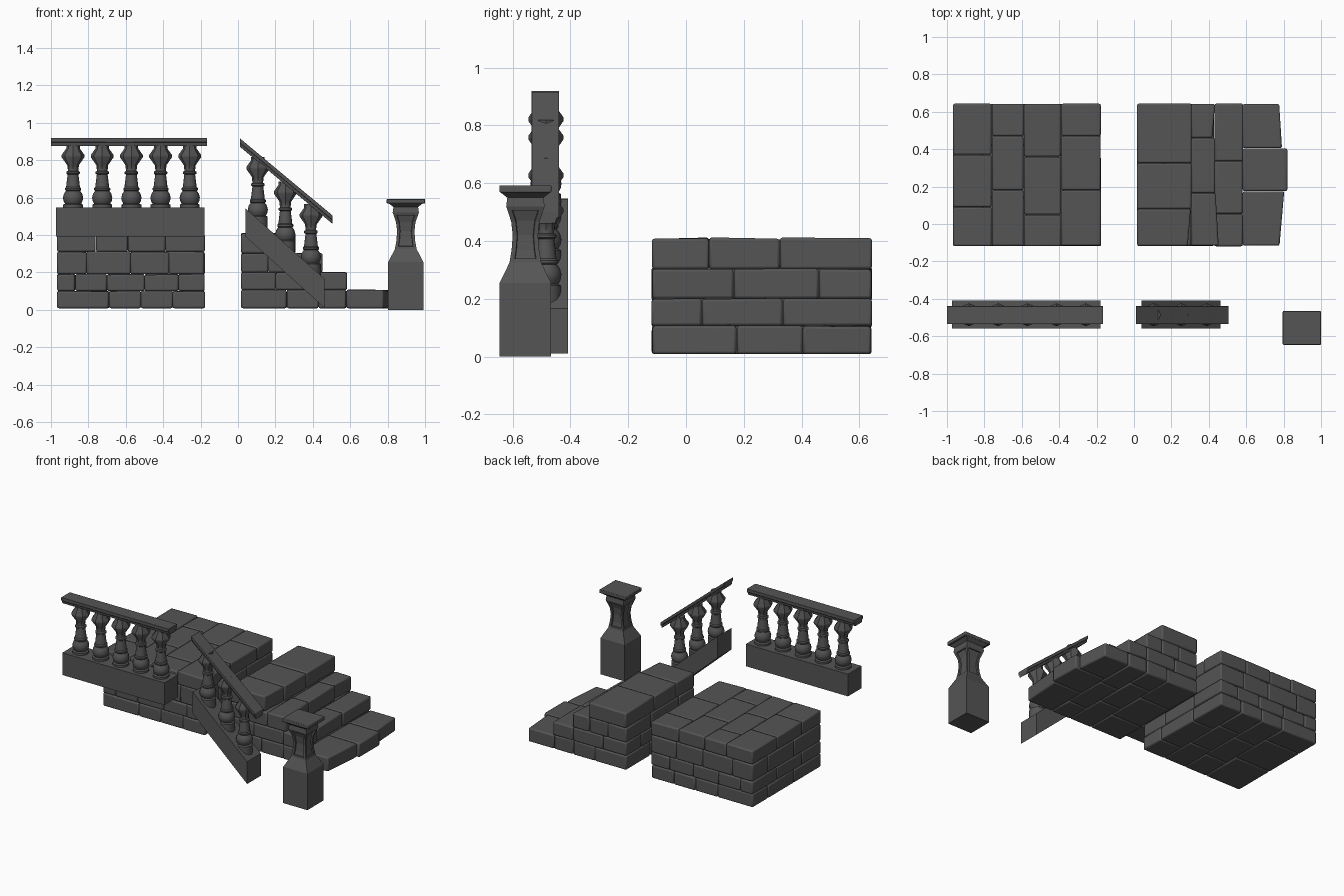
import bpy, bmesh, math, random
from mathutils import Matrix

if "Cube" in bpy.data.objects:
    bpy.data.objects.remove(bpy.data.objects["Cube"])

random.seed(4)
Y0, Y1 = -0.118, 0.643

# Dark grey stone
STONE = bpy.data.materials.new("dark_stone")
STONE.diffuse_color = (.09, .09, .09, 1)
STONE.use_nodes = True
STONE.node_tree.nodes["Principled BSDF"].inputs["Base Color"].default_value = STONE.diffuse_color


def finish(bm, name, bevel=0.0, smooth=True):
    bmesh.ops.recalc_face_normals(bm, faces=bm.faces)
    me = bpy.data.meshes.new(name)
    bm.to_mesh(me)
    bm.free()
    me.materials.append(STONE)
    ob = bpy.data.objects.new(name, me)
    bpy.context.collection.objects.link(ob)
    if bevel:
        m = ob.modifiers.new("bevel", 'BEVEL')
        m.width, m.segments = bevel, 2
    bpy.ops.object.select_all(action='DESELECT')
    ob.select_set(True)
    bpy.context.view_layer.objects.active = ob
    if smooth:
        bpy.ops.object.shade_smooth_by_angle(angle=math.radians(35))
    return ob


def prism(bm, lower, upper):
    """Closed solid between two matching rings of points."""
    a = [bm.verts.new(p) for p in lower]
    b = [bm.verts.new(p) for p in upper]
    n = len(a)
    bm.faces.new(a[::-1])
    bm.faces.new(b)
    for i in range(n):
        bm.faces.new((a[i], a[(i + 1) % n], b[(i + 1) % n], b[i]))


def course(name, z0, z1, columns):
    """One layer of stones: columns of (x left, x right, y joints, optional right edges)."""
    bm = bmesh.new()
    for xl, xr, joints, *edges in columns:
        ys = [Y0] + joints + [Y1]
        for i in range(len(ys) - 1):
            r0, r1 = edges[0][i] if edges else (xr, xr)
            dx, dy = random.uniform(-.003, .003), random.uniform(-.002, .002)
            a, b = ys[i] + .0008, ys[i + 1] - .0008
            if i == 0:
                a += dy
            if i == len(ys) - 2:
                b += dy
            foot = [(xl + .0008, a), (r0 + dx - .0008, a), (r1 + dx - .0008, b), (xl + .0008, b)]
            prism(bm, [(x, y, z0 + .0005) for x, y in foot],
                  [(x, y, z1 + random.uniform(-.003, .003)) for x, y in foot])
    return finish(bm, name, bevel=.009)


def columns(xs, joints):
    return [(xs[i], xs[i + 1], joints[i]) for i in range(len(xs) - 1)]


# Stone platform, four courses
A, B, C, D = [.09, .37], [.18, .47], [.05, .36], [.14, .42]
L, R = -.968, -.178
course("platform_course_1", .008, .10, columns([L, -.69, -.52, -.35, R], [B, A, D, C]))
course("platform_course_2", .10, .19, columns([L, -.87, -.70, -.50, -.32, R], [A, C, B, D, A]))
course("platform_course_3", .19, .31, columns([L, -.81, -.575, -.37, R], [B, D, A, C]))
course("platform_paving", .31, .405, columns([L, -.76, -.59, -.39, R], [A, B, C, B]))

# Stone stairs, four courses with irregular treads
S = .016
course("stair_course_1", .008, .106,
       columns([S, .26, .43, .58], [A, B, C]) +
       [(.58, .79, [.175, .405], [(.78, .805), (.818, .818), (.792, .777)])])
course("stair_course_2", .106, .20, columns([S, .20, .43, .582], [B, D, [.055, .335]]))
course("stair_course_3", .20, .302,
       columns([S, .16, .305], [C, B]) +
       [(.305, .43, [.165, .46], [(.452, .435), (.435, .435), (.418, .432)])])
course("stair_course_4", .302, .41,
       [(S, .31, [.08, .325], [(.29, .305), (.31, .31), (.31, .31)])])

YC = -.485


def lathe(bm, profile, sides, at):
    """Stacked rings of (radius, height)."""
    rings = [[bm.verts.new((at[0] + r * math.cos(2 * math.pi * i / sides),
                            at[1] + r * math.sin(2 * math.pi * i / sides), at[2] + z))
              for i in range(sides)] for r, z in profile]
    for p, q in zip(rings, rings[1:]):
        for i in range(sides):
            j = (i + 1) % sides
            bm.faces.new((p[i], p[j], q[j], q[i]))
    bm.faces.new(rings[0][::-1])
    bm.faces.new(rings[-1])


BODY = [(.053, .014), (.043, .02), (.051, .034), (.054, .052), (.049, .072),
        (.038, .088), (.043, .093), (.043, .102), (.037, .108), (.034, .135), (.029, .175),
        (.036, .18), (.036, .19), (.028, .195), (.028, .215)]
CAP = [(.03, .205), (.031, .225), (.061, .268), (.061, .28), (.036, .315), (.036, .334)]


def baluster(name, x, z, sink):
    """Turned body with a faceted cap; the foot sinks into the base below."""
    bm = bmesh.new()
    lathe(bm, [(.053, -sink)] + BODY, 16, (x, YC, z))
    lathe(bm, CAP, 8, (x, YC, z))
    finish(bm, name)


def rail(name, x0, x1, z0, z1):
    """Moulded handrail with vertical ends; z is the top edge at each end."""
    half = [(.048, 0), (.048, -.022), (.040, -.027), (.036, -.045)]
    prof = half + [(-y, z) for y, z in reversed(half)]
    bm = bmesh.new()
    prism(bm, [(x0, YC - .002 + y, z0 + z) for y, z in prof],
          [(x1, YC - .002 + y, z1 + z) for y, z in prof])
    finish(bm, name, bevel=.002)


def plinth(name, x0, x1, low, high):
    """Base slab given bottom and top heights at both ends."""
    side = [(x0, low[0]), (x1, low[1]), (x1, high[1]), (x0, high[0])]
    bm = bmesh.new()
    prism(bm, [(x, -.56, z) for x, z in side], [(x, -.408, z) for x, z in side])
    finish(bm, name, smooth=False)


# Level balustrade
plinth("balustrade_base", -.973, -.18, (.392, .392), (.548, .548))
for i in range(5):
    baluster(f"baluster_{i + 1}", -.882 + i * .156, .548, .005)
rail("balustrade_rail", -1.0, -.165, .92, .92)

# Sloping stair balustrade with upright balusters
plinth("stair_stringer", .04, .463, (.392, .01), (.543, .166))
for i, x in enumerate((.106, .253, .39)):
    baluster(f"stair_baluster_{i + 1}", x, .543 - .89 * (x - .04), .055)
rail("stair_rail", .01, .505, .917, .505)

# Newel post: square rings, waisted shaft with sunken panels
RINGS = [(.094, 0), (.094, .255), (.058, .325), (.050, .37), (.046, .42), (.051, .465),
         (.070, .52), (.066, .55), (.095, .572)]
bm = bmesh.new()
rows = [[bm.verts.new((.897 + sx * r, -.556 + sy * r * .95, z))
         for sx, sy in ((-1, -1), (1, -1), (1, 1), (-1, 1))] for r, z in RINGS]
bm.faces.new(rows[0][::-1])
bm.faces.new(rows[-1])
panels = [[] for _ in range(4)]
for k, (p, q) in enumerate(zip(rows, rows[1:])):
    for i in range(4):
        j = (i + 1) % 4
        f = bm.faces.new((p[i], p[j], q[j], q[i]))
        if 2 <= k <= 5:
            panels[i].append(f)
bmesh.ops.recalc_face_normals(bm, faces=bm.faces)
for side in panels:
    bmesh.ops.inset_region(bm, faces=side, thickness=.015, depth=0, use_even_offset=True)
    bmesh.ops.inset_region(bm, faces=side, thickness=.002, depth=-.009, use_even_offset=True)
finish(bm, "newel_post", smooth=False)

# Newel cap slab
bm = bmesh.new()
bmesh.ops.create_cube(bm, size=1, matrix=Matrix.Translation((.8975, -.556, .5805))
                      @ Matrix.Diagonal((.205, .18, .025, 1)))
finish(bm, "newel_cap", bevel=.004)
